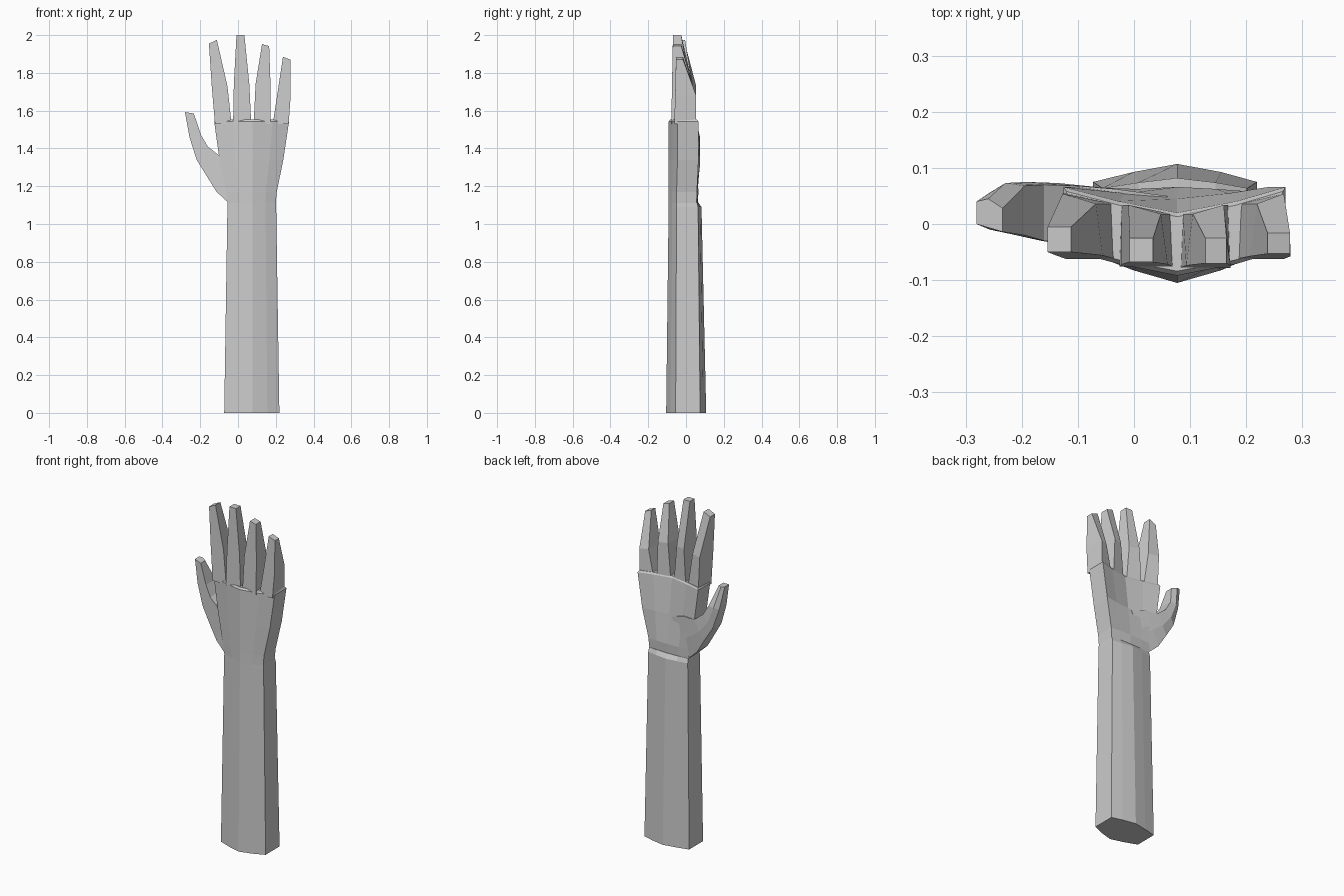
import bpy, bmesh

if "Cube" in bpy.data.objects:
    bpy.data.objects.remove(bpy.data.objects["Cube"])

skin = bpy.data.materials.new("plain_grey")
skin.diffuse_color = (0.6, 0.6, 0.6, 1)
skin.use_nodes = True
skin.node_tree.nodes["Principled BSDF"].inputs["Base Color"].default_value = skin.diffuse_color


def loft(name, rings):
    """Join equal-length rings of points into a capped solid."""
    bm = bmesh.new()
    loops = [[bm.verts.new(p) for p in ring] for ring in rings]
    n = len(loops[0])
    for a, b in zip(loops, loops[1:]):
        for i in range(n):
            j = (i + 1) % n
            bm.faces.new((a[i], a[j], b[j], b[i]))
    bm.faces.new(loops[0][::-1])
    bm.faces.new(loops[-1])
    bmesh.ops.recalc_face_normals(bm, faces=bm.faces[:])
    mesh = bpy.data.meshes.new(name)
    bm.to_mesh(mesh)
    bm.free()
    mesh.materials.append(skin)
    obj = bpy.data.objects.new(name, mesh)
    bpy.context.collection.objects.link(obj)
    return obj


def arm_ring(z, left, right, front_side, front_mid, back_side, back_mid):
    """Ten-sided section with a ridge down the middle of front and back."""
    c = 0.077
    xs = [left, left + (c - left) * 0.48, c, right - (right - c) * 0.45, right]
    t = [0, 0.55, 1, 0.55, 0]
    front = [(x, front_side + (front_mid - front_side) * k, z) for x, k in zip(xs, t)]
    back = [(x, back_side + (back_mid - back_side) * k, z) for x, k in zip(xs, t)]
    return front + back[::-1]


# Forearm
loft("forearm", [
    arm_ring(0, -0.073, 0.219, -0.055, -0.105, 0.075, 0.107),
    arm_ring(1.09, -0.056, 0.202, -0.05, -0.092, 0.064, 0.082),
    arm_ring(1.115, -0.054, 0.200, -0.05, -0.092, 0.058, 0.064),
])

# Palm, cupped towards the fingers
loft("palm", [
    arm_ring(1.11, -0.054, 0.200, -0.05, -0.092, 0.056, 0.062),
    arm_ring(1.17, -0.064, 0.205, -0.05, -0.092, 0.058, 0.066),
    arm_ring(1.34, -0.098, 0.240, -0.045, -0.092, 0.066, 0.045),
    arm_ring(1.542, -0.126, 0.270, -0.045, -0.092, 0.066, 0.02),
    arm_ring(1.552, -0.120, 0.265, -0.04, -0.084, 0.058, 0.013),
])


def finger_ring(z_left, z_right, left, right, front, back_left, back_right, inset):
    return [(left, front, z_left), (right, front, z_right),
            (right - inset, back_right, z_right), (left + inset, back_left, z_left)]


# Fingers: base x pair, middle x pair and height, tip x pair and heights,
# front depth at base and tip, back depth left, right and tip
fingers = {
    "index_finger": (-0.122, -0.034, -0.139, -0.056, 1.73, -0.154, -0.112, 1.955, 1.975,
                     -0.062, -0.05, 0.054, 0.036, -0.005),
    "middle_finger": (-0.026, 0.070, -0.022, 0.060, 1.74, -0.008, 0.034, 2.0, 2.0,
                      -0.076, -0.068, 0.034, 0.018, -0.025),
    "ring_finger": (0.083, 0.172, 0.093, 0.172, 1.74, 0.127, 0.165, 1.952, 1.942,
                    -0.078, -0.07, 0.018, 0.034, -0.025),
    "little_finger": (0.184, 0.268, 0.207, 0.279, 1.68, 0.238, 0.278, 1.885, 1.87,
                      -0.062, -0.053, 0.036, 0.054, -0.016),
}
for name, (bl, br, ml, mr, mz, tl, tr, zl, zr, fb, ft, yl, yr, yt) in fingers.items():
    loft(name, [
        finger_ring(1.53, 1.53, bl, br, fb, yl, yr, 0.004),
        finger_ring(mz, mz, ml, mr, (fb + ft) / 2, yl, yr, 0.012),
        finger_ring(zl, zr, tl, tr, ft, yt, yt, 0.0),
    ])


# Thumb, rising from the heel of the palm with a bevelled back
def thumb_ring(ox, oz, ix, iz, front_out, front_in, back_out, back_in):
    m = 0.45
    return [(ox, front_out, oz), (ix, front_in, iz), (ix, back_in, iz),
            (ox + (ix - ox) * m, max(back_out, back_in) + 0.005, oz + (iz - oz) * m),
            (ox, back_out, oz)]


loft("thumb", [
    thumb_ring(-0.050, 1.112, 0.06, 1.33, -0.048, -0.05, 0.054, 0.05),
    thumb_ring(-0.115, 1.172, -0.03, 1.36, -0.038, -0.045, 0.062, 0.062),
    thumb_ring(-0.165, 1.253, -0.10, 1.362, -0.030, -0.038, 0.068, 0.068),
    thumb_ring(-0.219, 1.34, -0.160, 1.41, -0.018, -0.03, 0.064, 0.070),
    thumb_ring(-0.257, 1.46, -0.195, 1.47, -0.010, -0.02, 0.056, 0.068),
    thumb_ring(-0.281, 1.592, -0.234, 1.585, 0.0, -0.014, 0.04, 0.028),
])
